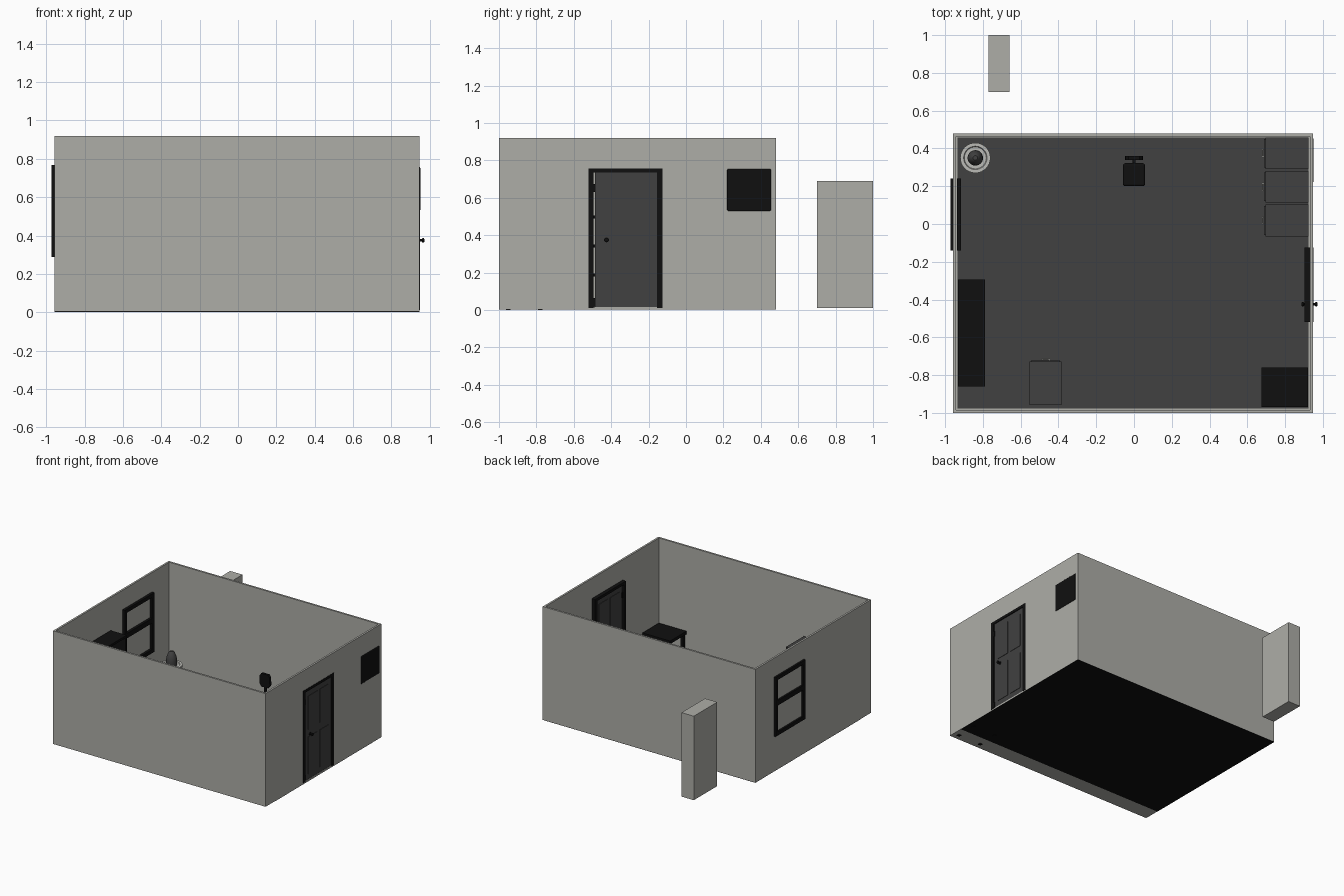
import bpy, bmesh, math
from mathutils import Vector

if "Cube" in bpy.data.objects:
    bpy.data.objects.remove(bpy.data.objects["Cube"])


def mat(name, r, g, b):
    m = bpy.data.materials.new(name)
    m.diffuse_color = (r, g, b, 1)
    m.use_nodes = True
    m.node_tree.nodes["Principled BSDF"].inputs["Base Color"].default_value = m.diffuse_color
    return m


WALL = mat("warm_grey", 0.42, 0.42, 0.39)
DARK = mat("charcoal", 0.052, 0.052, 0.052)
BLACK = mat("black", 0.005, 0.005, 0.005)
LIGHT = mat("pale_grey", 0.50, 0.50, 0.47)


def make(name, bm, material):
    bmesh.ops.recalc_face_normals(bm, faces=bm.faces)
    me = bpy.data.meshes.new(name)
    bm.to_mesh(me)
    bm.free()
    ob = bpy.data.objects.new(name, me)
    bpy.context.collection.objects.link(ob)
    me.materials.append(material)
    return ob


def add_box(bm, x0, x1, y0, y1, z0, z1):
    vs = bmesh.ops.create_cube(bm, size=1)["verts"]
    for v in vs:
        v.co = Vector(((x0 + x1) / 2 + v.co.x * (x1 - x0),
                       (y0 + y1) / 2 + v.co.y * (y1 - y0),
                       (z0 + z1) / 2 + v.co.z * (z1 - z0)))


def boxes(name, material, *dims, bevel=0):
    bm = bmesh.new()
    for d in dims:
        add_box(bm, *d)
    ob = make(name, bm, material)
    if bevel:
        m = ob.modifiers.new("round", "BEVEL")
        m.width, m.segments = bevel, 3
    return ob


def lathe(name, material, x, y, profile, n=32):
    bm = bmesh.new()
    rings = [[bm.verts.new((x + r * math.cos(2 * math.pi * i / n),
                            y + r * math.sin(2 * math.pi * i / n), z)) for i in range(n)]
             for r, z in profile]
    for a, b in zip(rings, rings[1:]):
        for i in range(n):
            bm.faces.new((a[i], a[(i + 1) % n], b[(i + 1) % n], b[i]))
    bm.faces.new(rings[0])
    bm.faces.new(rings[-1])
    ob = make(name, bm, material)
    bpy.context.view_layer.objects.active = ob
    ob.select_set(True)
    bpy.ops.object.shade_smooth_by_angle(angle=math.radians(35))
    ob.select_set(False)
    return ob


# Room shell: a box whose top is inset and sunk to leave four walls and a slab
XL, XR, YF, YB, T = -0.957, 0.947, -1.0, 0.48, 0.022
bm = bmesh.new()
add_box(bm, XL, XR, YF, YB, 0.004, 0.92)
top = max(bm.faces, key=lambda f: f.calc_center_median().z)
bmesh.ops.inset_region(bm, faces=[top], thickness=T)
ext = bmesh.ops.extrude_face_region(bm, geom=[top])["geom"]
bmesh.ops.translate(bm, vec=(0, 0, -0.906), verts=[v for v in ext if isinstance(v, bmesh.types.BMVert)])
if top.is_valid:
    bmesh.ops.delete(bm, geom=[top], context="FACES_ONLY")
room = make("room_walls", bm, WALL)

# Doorway opening
cutter = boxes("doorway_cutter", WALL, (0.90, 1.0, -0.51, -0.14, 0.016, 0.74))
cutter.hide_render = True
cutter.hide_set(True)
cut = room.modifiers.new("doorway", "BOOLEAN")
cut.operation, cut.object, cut.solver = "DIFFERENCE", cutter, "EXACT"

boxes("floor", DARK, (XL + T, XR - T, YF + T, YB - T, 0.013, 0.018))
boxes("floor_underside", BLACK, (XL, XR, -0.87, YB, 0.002, 0.0045))

# Separate pillar outside
boxes("outside_pillar", WALL, (-0.77, -0.66, 0.70, 1.0, 0.01, 0.69))

# Door: frame, leaf with raised panels, hinges, knobs
boxes("door_frame", BLACK,
      (0.902, 0.949, -0.52, -0.494, 0.012, 0.757),
      (0.902, 0.949, -0.155, -0.125, 0.012, 0.757),
      (0.902, 0.949, -0.494, -0.155, 0.735, 0.757))
boxes("door_leaf", DARK, (0.915, 0.943, -0.486, -0.155, 0.014, 0.735))
panels = []
for y0, y1 in ((-0.45, -0.335), (-0.305, -0.19)):
    for z0, z1 in ((0.06, 0.36), (0.42, 0.69)):
        panels += [(0.942, 0.946, y0, y1, z0, z1), (0.912, 0.916, y0, y1, z0, z1)]
boxes("door_panels", DARK, *panels)
boxes("door_hinges", BLACK, *[(0.91, 0.947, -0.495, -0.484, z, z + 0.045) for z in (0.02, 0.63)])
for name, s, x in (("outer_knob", 1, 0.943), ("inner_knob", -1, 0.915)):
    k = lathe(name, BLACK, 0, 0, [(0.013, 0), (0.013, 0.004), (0.006, 0.006), (0.006, 0.014),
                                  (0.011, 0.018), (0.011, 0.026), (0.006, 0.029)], 16)
    k.rotation_euler = (0, s * math.pi / 2, 0)
    k.location = (x, -0.425, 0.375)

# Black panel set on the outside of the right wall
boxes("wall_panel", BLACK, (0.936, 0.951, 0.22, 0.455, 0.53, 0.755), bevel=0.006)

# Window frame on both faces of the left wall
for name, x0, x1 in (("window_outer", -0.972, -0.955), ("window_inner", -0.937, -0.916)):
    boxes(name, BLACK,
          (x0, x1, -0.14, -0.11, 0.287, 0.767), (x0, x1, 0.21, 0.24, 0.287, 0.767),
          (x0, x1, -0.11, 0.21, 0.287, 0.317), (x0, x1, -0.11, 0.21, 0.737, 0.767),
          (x0, x1, -0.11, 0.21, 0.53, 0.57))


# Filing cabinets, modelled facing +y and turned into place
def cabinet(name, cx, cy, angle):
    w, d, h = 0.084, 0.117, 0.487
    parts = [boxes(name + "_body", DARK, (-w, w, -d, d - 0.006, 0.018, h))]
    fronts, handles = [], []
    for i in range(4):
        z = 0.035 + i * 0.113
        fronts.append((-w + 0.008, w - 0.008, d - 0.008, d, z, z + 0.104))
        handles += [(-0.022, 0.022, d + 0.006, d + 0.011, z + 0.055, z + 0.064),
                    (-0.022, -0.016, d - 0.001, d + 0.007, z + 0.055, z + 0.064),
                    (0.016, 0.022, d - 0.001, d + 0.007, z + 0.055, z + 0.064)]
    parts.append(boxes(name + "_drawers", DARK, *fronts))
    parts.append(boxes(name + "_handles", LIGHT, *handles))
    for p in parts:
        p.location = (cx, cy, 0)
        p.rotation_euler = (0, 0, angle)


cabinet("front_cabinet", -0.468, -0.84, 0)
for i, y in enumerate((0.375, 0.197, 0.019)):
    cabinet("side_cabinet_%d" % (i + 1), 0.806, y, math.pi / 2)

# Open bookcase against the left wall
bx0, bx1, by0, by1 = -0.933, -0.79, -0.86, -0.295
boxes("bookcase", BLACK,
      (bx0, bx1, by0, by0 + 0.018, 0.018, 0.645), (bx0, bx1, by1 - 0.018, by1, 0.018, 0.645),
      (bx0, bx1, by0, by1, 0.642, 0.66),
      *[(bx0, bx1, by0 + 0.018, by1 - 0.018, z, z + 0.015) for z in (0.03, 0.18, 0.335, 0.49)])

# Corner table with four legs
boxes("table_top", BLACK, (0.675, 0.922, -0.97, -0.76, 0.215, 0.24))
boxes("table_legs", BLACK, *[(x - 0.012, x + 0.012, y - 0.012, y + 0.012, 0, 0.217)
                             for x in (0.695, 0.9) for y in (-0.95, -0.78)])

# Office chair: seat, tapered back, post, five-spoke base
boxes("chair_seat", BLACK, (-0.058, 0.058, 0.2, 0.322, 0.155, 0.178), bevel=0.02)
bm = bmesh.new()
outline = [(-0.03, 0.205), (0.03, 0.205), (0.047, 0.23), (0.044, 0.295),
           (0.03, 0.312), (-0.03, 0.312), (-0.044, 0.295), (-0.047, 0.23)]
face = bm.faces.new([bm.verts.new((x, 0.34, z)) for x, z in outline])
ext = bmesh.ops.extrude_face_region(bm, geom=[face])["geom"]
bmesh.ops.translate(bm, vec=(0, 0.02, 0), verts=[v for v in ext if isinstance(v, bmesh.types.BMVert)])
make("chair_back", bm, BLACK)
boxes("chair_back_support", BLACK, (-0.009, 0.009, 0.30, 0.355, 0.146, 0.158),
      (-0.009, 0.009, 0.343, 0.355, 0.146, 0.24))
lathe("chair_post", BLACK, 0, 0.262, [(0.014, 0.03), (0.014, 0.08), (0.009, 0.08), (0.009, 0.16)], 16)
for i in range(5):
    spoke = boxes("chair_spoke_%d" % (i + 1), BLACK, (0, 0.055, -0.006, 0.006, 0.03, 0.042),
                  (0.042, 0.056, -0.007, 0.007, 0.018, 0.032))
    spoke.location = (0, 0.262, 0)
    spoke.rotation_euler = (0, 0, math.pi / 2 + i * 2 * math.pi / 5)

# Round stand with a dark bell-shaped top in the back corner
lathe("round_stand", LIGHT, -0.84, 0.35, [(0.06, 0.018), (0.066, 0.145), (0.08, 0.145), (0.08, 0.165),
                                          (0.062, 0.165), (0.058, 0.158)])
lathe("bell_top", DARK, -0.84, 0.35, [(0.04, 0.157), (0.041, 0.2), (0.037, 0.225),
                                      (0.022, 0.265), (0.012, 0.272)])
